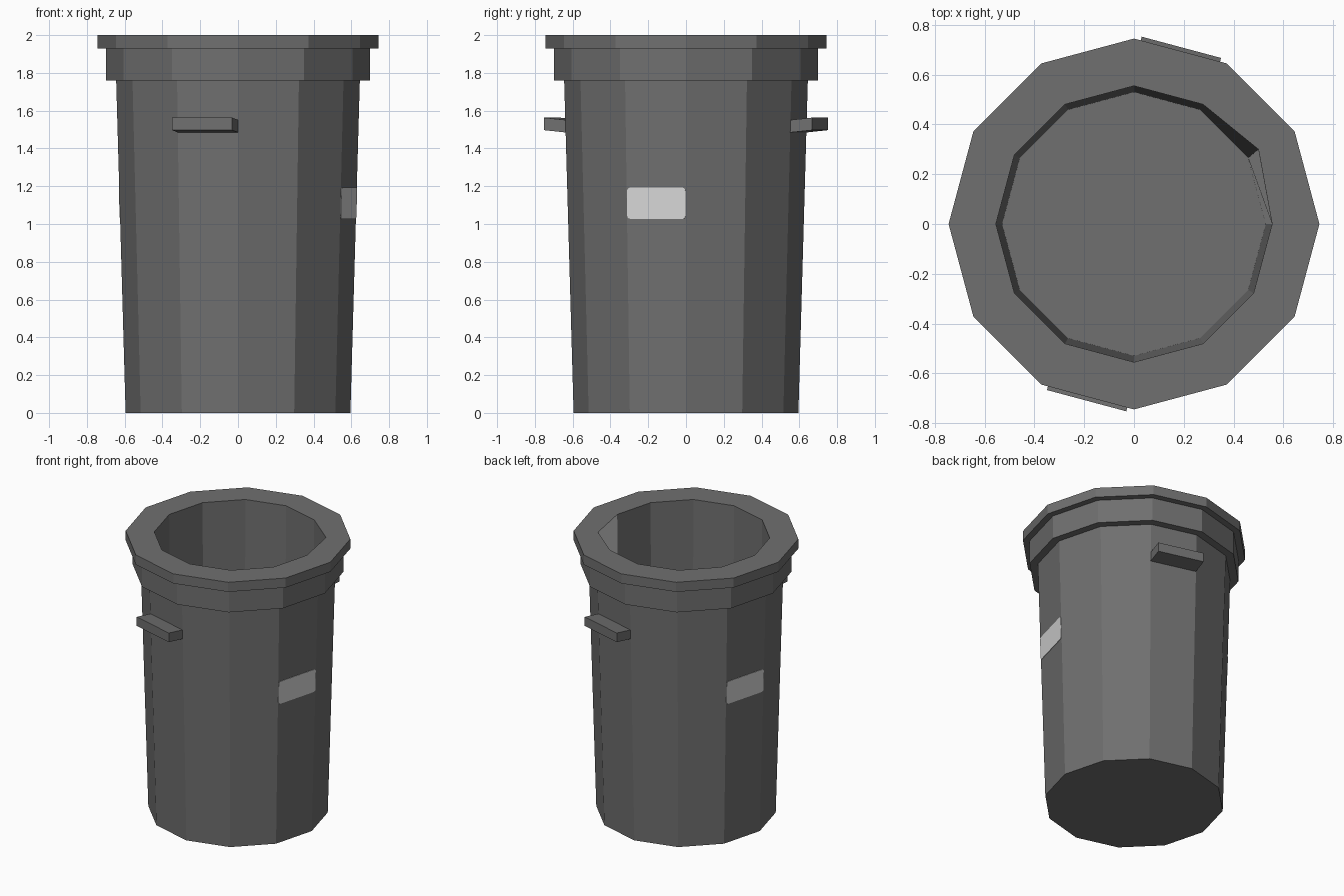
import bpy, bmesh, math
from mathutils import Vector

if "Cube" in bpy.data.objects:
    bpy.data.objects.remove(bpy.data.objects["Cube"])

N = 12
PROFILE = [(0.595, 0), (0.645, 1.76), (0.70, 1.76), (0.70, 1.93),
           (0.745, 1.93), (0.745, 2.0), (0.555, 2.0), (0.53, 0.06)]
APO = math.cos(math.pi / N)          # facet distance / corner radius


def material(name, v):
    m = bpy.data.materials.new(name)
    m.diffuse_color = (v, v, v, 1)
    m.use_nodes = True
    m.node_tree.nodes["Principled BSDF"].inputs["Base Color"].default_value = m.diffuse_color
    return m


GREY = material("dark_grey", 0.16)
LIGHT = material("light_grey", 0.69)


def finish(bm, name, *mats):
    me = bpy.data.meshes.new(name)
    bm.to_mesh(me)
    bm.free()
    ob = bpy.data.objects.new(name, me)
    for m in mats:
        me.materials.append(m)
    bpy.context.collection.objects.link(ob)
    return ob


def wall_radius(z):
    return 0.595 + 0.05 * z / 1.76


def facet_point(angle, along, out, z):
    """Point on a facet: 'along' sideways, 'out' from the axis."""
    c, s = math.cos(angle), math.sin(angle)
    return Vector((c * out - s * along, s * out + c * along, z))


# bin: twelve-sided lathe with closed outer bottom and inner floor
bm = bmesh.new()
rings = []
for r, z in PROFILE:
    rings.append([bm.verts.new((r * math.cos(2 * math.pi * i / N),
                                r * math.sin(2 * math.pi * i / N), z)) for i in range(N)])
for k in range(len(rings) - 1):
    for i in range(N):
        j = (i + 1) % N
        f = bm.faces.new((rings[k][i], rings[k][j], rings[k + 1][j], rings[k + 1][i]))
        if k == len(rings) - 2 and i == 0:
            f.material_index = 1     # pale inner panel
bm.faces.new(rings[0][::-1])
bm.faces.new(rings[-1])
# bent rim corner
rings[6][1].co = (0.50, 0.30, 2.0)
finish(bm, "bin_body", GREY, LIGHT)

# handles: slightly tilted bars on opposite facets
for name, deg in (("front_handle", 255), ("back_handle", 75)):
    a = math.radians(deg)
    bm = bmesh.new()
    bmesh.ops.create_cube(bm, size=1)
    for v in bm.verts:
        out = 0.735 if v.co.x > 0 else 0.58
        z = 1.522 + v.co.z * 0.066 + v.co.x * 0.016
        v.co = facet_point(a, v.co.y * 0.33, out, z)
    finish(bm, name, GREY)

# labels: thin plates with rounded corners on opposite facets
for name, deg in (("right_label", 345), ("left_label", 165)):
    a = math.radians(deg)
    bm = bmesh.new()
    rc, hz = 0.018, 0.083
    loops = []
    for lift in (-0.003, 0.003):
        loop = []
        for q in range(4):
            sx, sz = ((1, 1), (-1, 1), (-1, -1), (1, -1))[q]
            for s in range(4):
                t = math.radians(90 * q + 30 * s)
                z = 1.11 + sz * (hz - rc) + rc * math.sin(t)
                u = sx * (0.16 - rc) + rc * math.cos(t)
                loop.append(bm.verts.new(facet_point(a, u, wall_radius(z) * APO + lift, z)))
        loops.append(loop)
    bm.faces.new(loops[1])
    bm.faces.new(loops[0][::-1])
    n = len(loops[0])
    for i in range(n):
        j = (i + 1) % n
        bm.faces.new((loops[0][i], loops[0][j], loops[1][j], loops[1][i]))
    bmesh.ops.recalc_face_normals(bm, faces=bm.faces)
    finish(bm, name, LIGHT)
